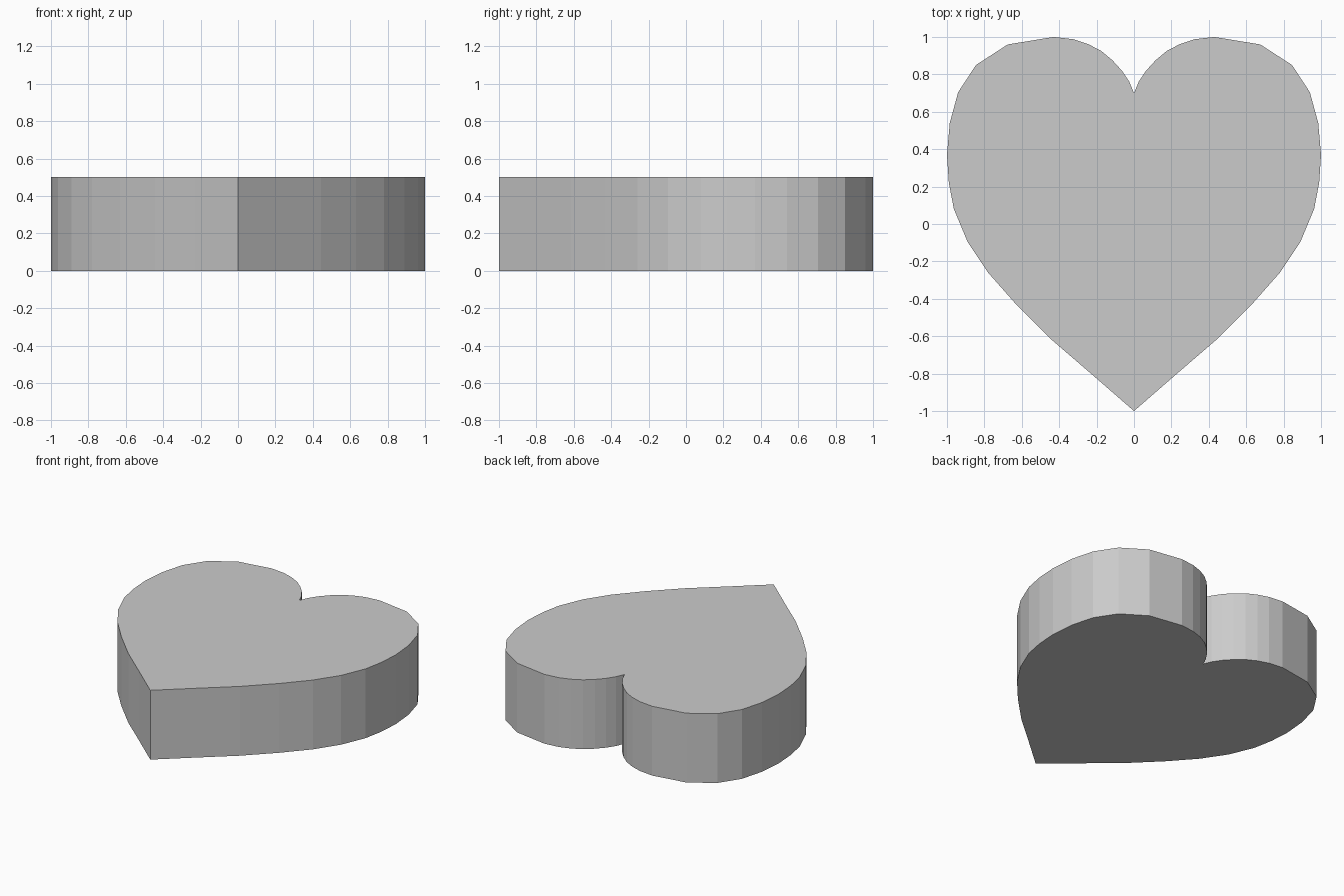
import bpy
import bmesh

if "Cube" in bpy.data.objects:
    bpy.data.objects.remove(bpy.data.objects["Cube"])

HEIGHT = 0.5

# Right half of the outline, from the notch round to the bottom tip
half = [
    (0, 0.70), (0.025, 0.76), (0.065, 0.82), (0.115, 0.875), (0.175, 0.925),
    (0.245, 0.962), (0.325, 0.988), (0.43, 1.0), (0.675, 0.96),
    (0.845, 0.85), (0.94, 0.705), (0.985, 0.54), (1.0, 0.37), (0.99, 0.22),
    (0.963, 0.08), (0.89, -0.095), (0.78, -0.26), (0.63, -0.43),
    (0.445, -0.615), (0.23, -0.80), (0, -1.0),
]

# Mirror the half to close the loop, counter-clockwise seen from above
outline = half[::-1] + [(-x, y) for x, y in half[1:-1]]

# Flat heart face, extruded upwards
bm = bmesh.new()
base = bm.faces.new([bm.verts.new((x, y, 0)) for x, y in outline])
extruded = bmesh.ops.extrude_face_region(bm, geom=[base], use_keep_orig=True)
top = [v for v in extruded["geom"] if isinstance(v, bmesh.types.BMVert)]
bmesh.ops.translate(bm, verts=top, vec=(0, 0, HEIGHT))
bmesh.ops.recalc_face_normals(bm, faces=bm.faces)

mesh = bpy.data.meshes.new("heart_block")
bm.to_mesh(mesh)
bm.free()
heart = bpy.data.objects.new("heart_block", mesh)
bpy.context.collection.objects.link(heart)
